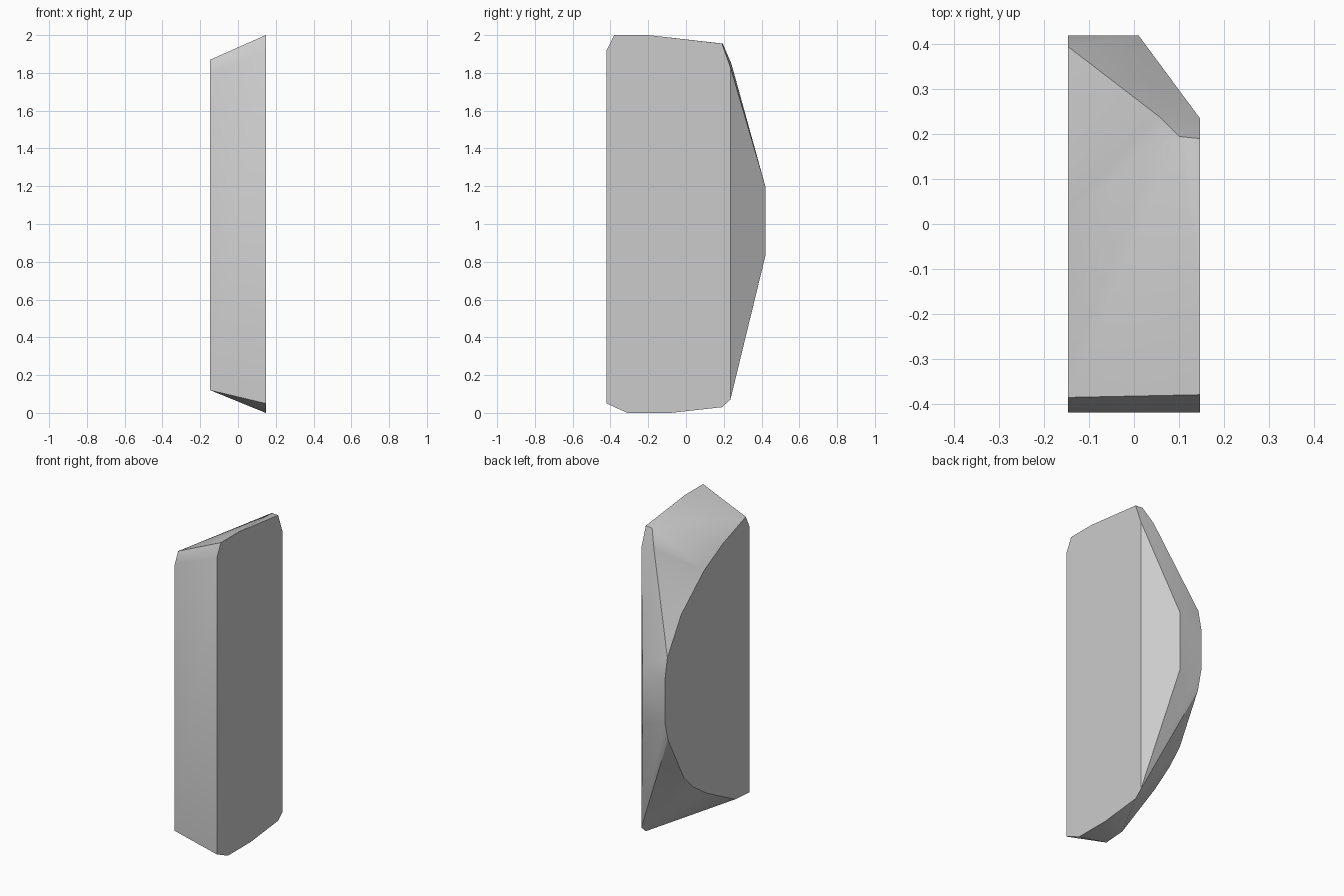
import bpy
import bmesh
import math

cube = bpy.data.objects.get("Cube")
if cube:
    bpy.data.objects.remove(cube, do_unlink=True)

HALF = 0.147   # half thickness of the slab
BACK = 0.42    # depth of the back ridge

# Outline (y, z) of the tall face on +x
tall_face = [(-0.42, 0.05), (-0.31, 0), (-0.08, 0), (0.19, 0.03), (0.235, 0.07),
             (0.235, 1.83), (0.19, 1.955), (-0.2, 2), (-0.38, 2), (-0.42, 1.92)]

# Outline (y, z) of the arched face on -x
arched_face = [(-0.42, 0.12), (-0.28, 0.13), (0.01, 0.28), (0.14, 0.37), (0.23, 0.46),
               (0.39, 0.76), (BACK, 0.88), (BACK, 1.15), (0.395, 1.28), (0.257, 1.5),
               (0.03, 1.69), (-0.16, 1.79), (-0.386, 1.87), (-0.42, 1.8)]

# Ends of the back ridge and the worn top corner
extra = [(0.01, BACK, 0.83), (0.01, BACK, 1.2), (0.1, 0.195, 1.955), (0.055, 0.24, 1.85)]

points = [(HALF, y, z) for y, z in tall_face]
points += [(-HALF, y, z) for y, z in arched_face]
points += extra

# Stretch one chipped stone skin around the outlines
bm = bmesh.new()
for p in points:
    bm.verts.new(p)
bmesh.ops.convex_hull(bm, input=bm.verts[:])
loose = [v for v in bm.verts if not v.link_faces]
bmesh.ops.delete(bm, geom=loose, context='VERTS')
bmesh.ops.dissolve_limit(bm, angle_limit=math.radians(1), verts=bm.verts[:], edges=bm.edges[:])
bmesh.ops.recalc_face_normals(bm, faces=bm.faces[:])
mesh = bpy.data.meshes.new("stone_slab")
bm.to_mesh(mesh)
bm.free()
slab = bpy.data.objects.new("stone_slab", mesh)
bpy.context.collection.objects.link(slab)

# Plain grey stone
grey = bpy.data.materials.new("stone_grey")
grey.use_nodes = True
colour = (0.6, 0.6, 0.6, 1)
grey.diffuse_color = colour
for node in grey.node_tree.nodes:
    if node.type == 'BSDF_PRINCIPLED':
        node.inputs["Base Color"].default_value = colour
mesh.materials.append(grey)

# Soft shading across the chips, crisp at the rims
bpy.ops.object.select_all(action='DESELECT')
slab.select_set(True)
bpy.context.view_layer.objects.active = slab
bpy.ops.object.shade_smooth_by_angle(angle=math.radians(30))
